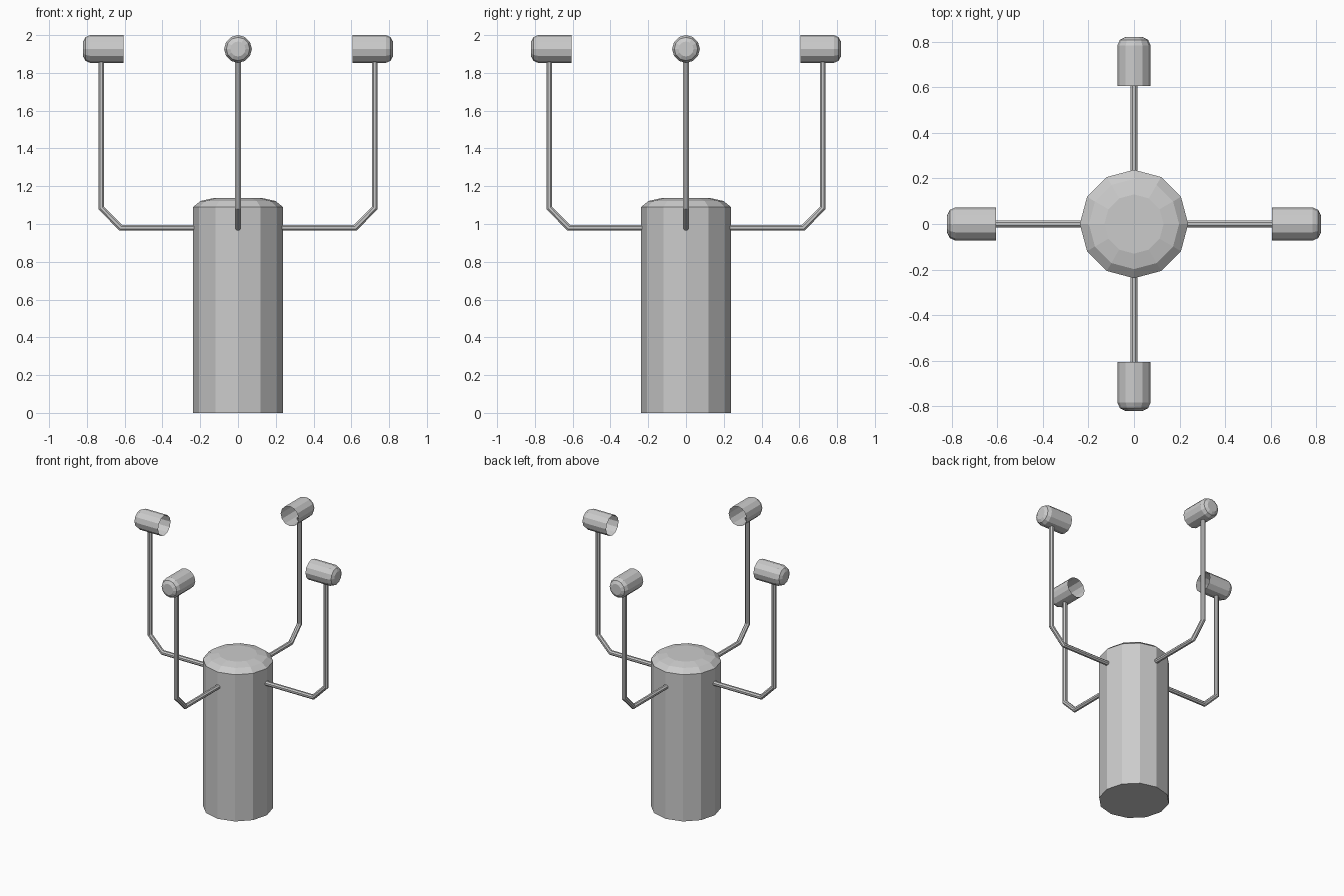
import bpy, math
from mathutils import Matrix, Vector

if "Cube" in bpy.data.objects:
    bpy.data.objects.remove(bpy.data.objects["Cube"])

SIDES = 12


def make_object(name, verts, faces, matrix=Matrix()):
    mesh = bpy.data.meshes.new(name)
    mesh.from_pydata([matrix @ Vector(v) for v in verts], [], faces)
    mesh.update()
    obj = bpy.data.objects.new(name, mesh)
    bpy.context.collection.objects.link(obj)
    return obj


def skin(rings, n, cap_start, cap_end):
    """Join equal rings of n points into flat quads, with optional end caps."""
    verts = [p for ring in rings for p in ring]
    faces = []
    for r in range(len(rings) - 1):
        for i in range(n):
            j = (i + 1) % n
            faces.append((r * n + i, r * n + j, (r + 1) * n + j, (r + 1) * n + i))
    if cap_start:
        faces.append(tuple(reversed(range(n))))
    if cap_end:
        last = (len(rings) - 1) * n
        faces.append(tuple(range(last, last + n)))
    return verts, faces


def lathe(profile, n, cap_start=True):
    rings = [[(r * math.cos(math.tau * i / n), r * math.sin(math.tau * i / n), z)
              for i in range(n)] for r, z in profile]
    return skin(rings, n, cap_start, True)


def tube(path, radius, n=8):
    """Mitred tube along a path of (x, z) points."""
    pts = [Vector(p) for p in path]
    rings = []
    for k, p in enumerate(pts):
        d_in = (p - pts[k - 1]).normalized() if k else (pts[1] - p).normalized()
        d_out = (pts[k + 1] - p).normalized() if k < len(pts) - 1 else d_in
        t = (d_in + d_out).normalized()
        side = Vector((-t.y, t.x)) / t.dot(d_in)
        ring = []
        for i in range(n):
            a = math.tau * (i + 0.5) / n
            q = p + side * radius * math.sin(a)
            ring.append((q.x, -radius * math.cos(a), q.y))
        rings.append(ring)
    return skin(rings, n, True, True)


# Main post with shallow domed top
make_object("body", *lathe([(0.238, 0), (0.238, 1.09), (0.198, 1.122), (0.13, 1.137)], SIDES))

# Bent arms, each carrying an inward-facing open cup
arm = tube([(0.22, 0.98), (0.62, 0.98), (0.724, 1.085), (0.724, 1.87)], 0.017)
cup = lathe([(0.0735, 0.606), (0.0735, 0.783), (0.062, 0.808), (0.04, 0.82)], SIDES, cap_start=False)
lay_flat = Matrix.Translation((0, 0, 1.9265)) @ Matrix.Rotation(math.pi / 2, 4, 'Y')

for k, where in enumerate(("right", "back", "left", "front")):
    turn = Matrix.Rotation(k * math.pi / 2, 4, 'Z')
    make_object(where + "_arm", *arm, turn)
    make_object(where + "_cup", *cup, turn @ lay_flat)
